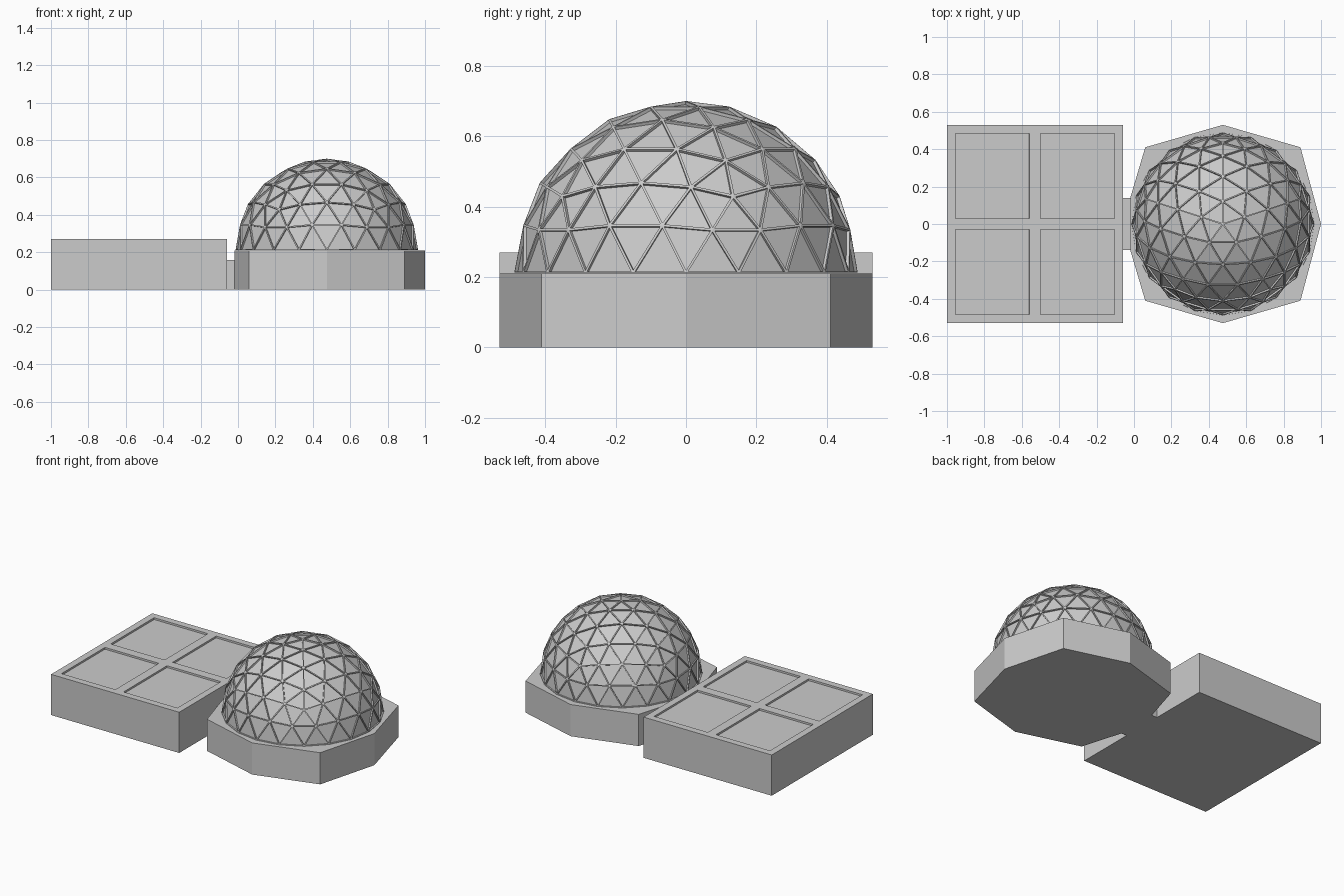
import bpy, bmesh, math
from mathutils import Matrix, Vector

if "Cube" in bpy.data.objects:
    bpy.data.objects.remove(bpy.data.objects["Cube"])


def finish(bm, name):
    bmesh.ops.recalc_face_normals(bm, faces=bm.faces)
    me = bpy.data.meshes.new(name)
    bm.to_mesh(me)
    bm.free()
    ob = bpy.data.objects.new(name, me)
    bpy.context.collection.objects.link(ob)
    return ob


def prism(name, outline, z0, z1):
    bm = bmesh.new()
    face = bm.faces.new([bm.verts.new((x, y, z0)) for x, y in outline])
    geom = bmesh.ops.extrude_face_region(bm, geom=[face], use_keep_orig=True)["geom"]
    moved = [g for g in geom if isinstance(g, bmesh.types.BMVert)]
    bmesh.ops.translate(bm, verts=moved, vec=(0, 0, z1 - z0))
    return finish(bm, name)


def rect(x0, x1, y0, y1):
    return [(x0, y0), (x1, y0), (x1, y1), (x0, y1)]


# Octagonal dome base, cut flat where it meets the passage
half = [(-0.02, 0.14), (0.06, 0.41), (0.475, 0.53), (0.89, 0.41)]
prism("dome_base", half + [(1.0, 0)] + [(x, -y) for x, y in reversed(half)], 0, 0.21)

# Passage linking the two buildings
prism("passage", rect(-0.062, -0.018, -0.14, 0.14), 0, 0.157)

# Flat building: grid-topped block with four sunken roof panels
X0, X1, Y = -1.0, -0.06, 0.53
M, G, ROOF, DEPTH = 0.045, 0.03, 0.27, 0.012
xc = (X0 + X1) / 2
xs = [X0, X0 + M, xc - G, xc + G, X1 - M, X1]
ys = [-Y, -Y + M, -G, G, Y - M, Y]
bm = bmesh.new()
grid = [[bm.verts.new((x, y, ROOF)) for y in ys] for x in xs]
panels = []
for i in range(5):
    for j in range(5):
        f = bm.faces.new((grid[i][j], grid[i + 1][j], grid[i + 1][j + 1], grid[i][j + 1]))
        if i % 2 and j % 2:
            panels.append(f)
rim = [e for e in bm.edges if e.is_boundary]
walls = bmesh.ops.extrude_edge_only(bm, edges=rim)["geom"]
for v in [g for g in walls if isinstance(g, bmesh.types.BMVert)]:
    v.co.z = 0
bmesh.ops.holes_fill(bm, edges=[e for e in bm.edges if e.is_boundary], sides=0)
bmesh.ops.recalc_face_normals(bm, faces=bm.faces)
bmesh.ops.inset_individual(bm, faces=panels, thickness=0.0005, depth=-DEPTH)
finish(bm, "flat_building")

# Geodesic dome: half icosphere with raised struts around sunken panes
R = 0.488
bm = bmesh.new()
bmesh.ops.create_icosphere(bm, subdivisions=3, radius=R)
# Turn one five-way joint of the upper ring towards the back
joint = next(v for v in bm.verts if len(v.link_edges) == 5 and 0.1 < v.co.z < 0.9 * R)
turn = math.pi / 2 - math.atan2(joint.co.y, joint.co.x)
bmesh.ops.rotate(bm, verts=bm.verts, cent=(0, 0, 0), matrix=Matrix.Rotation(turn, 3, "Z"))
bmesh.ops.delete(bm, geom=[v for v in bm.verts if v.co.z < -0.01], context="VERTS")
panes = list(bm.faces)
bmesh.ops.inset_individual(bm, faces=panes, thickness=0.007, depth=0)
bmesh.ops.inset_individual(bm, faces=panes, thickness=0.001, depth=-0.009)
bmesh.ops.translate(bm, verts=bm.verts, vec=Vector((0.475, 0, 0.212)))
finish(bm, "geodesic_dome")
